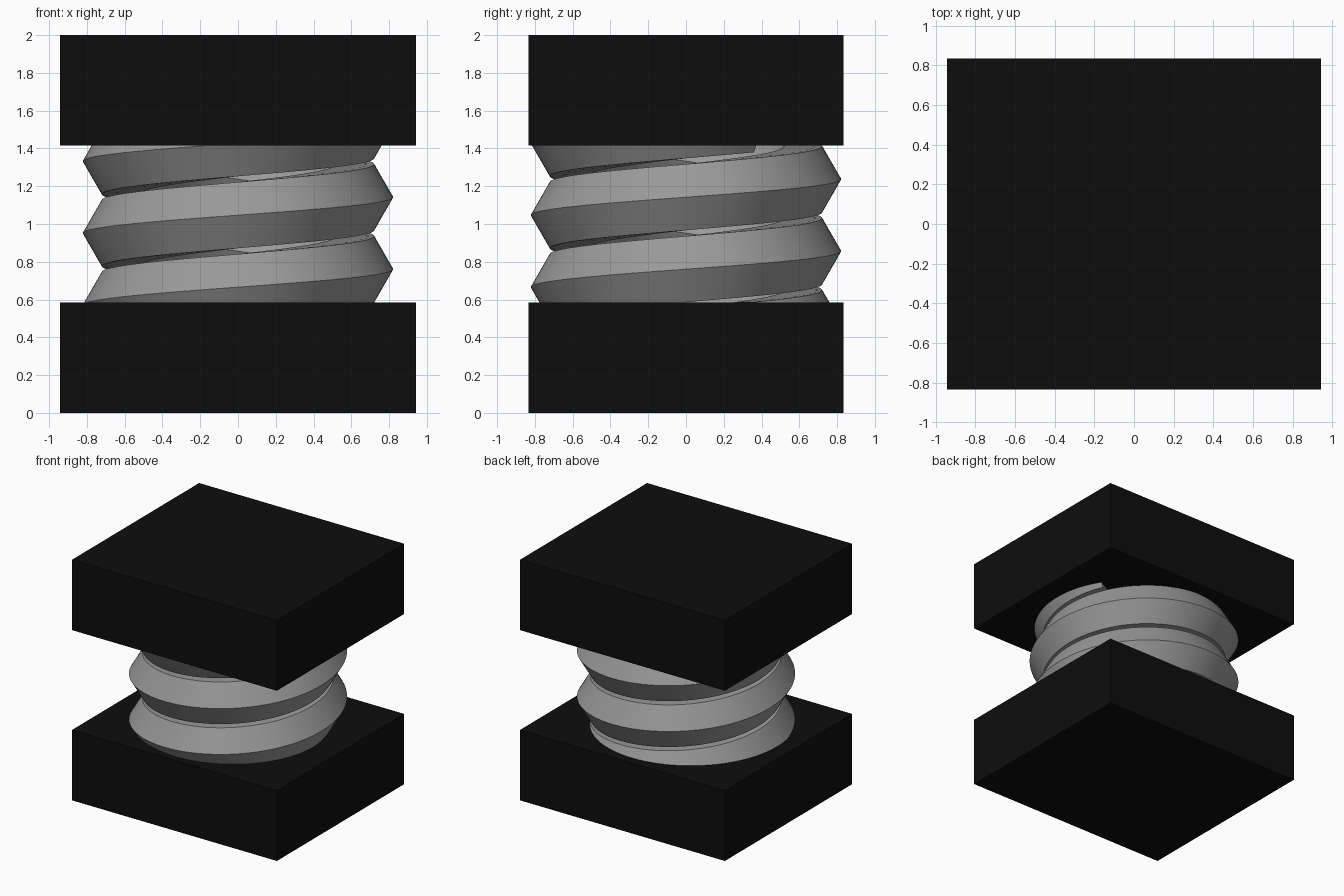
import bpy, bmesh, math

cube = bpy.data.objects.get("Cube")
if cube:
    bpy.data.objects.remove(cube, do_unlink=True)


def material(name, value, rough):
    m = bpy.data.materials.new(name)
    m.use_nodes = True
    color = (value, value, value, 1)
    m.diffuse_color = color
    bsdf = m.node_tree.nodes["Principled BSDF"]
    bsdf.inputs["Base Color"].default_value = color
    bsdf.inputs["Roughness"].default_value = rough
    return m


black = material("black", 0.004, 0.6)
steel = material("steel grey", 0.32, 0.5)

WIDTH, DEPTH, HEIGHT = 1.885, 1.67, 0.585


def block(name, z):
    bpy.ops.mesh.primitive_cube_add(size=1, location=(0, 0, z))
    ob = bpy.context.object
    ob.name = name
    ob.scale = (WIDTH, DEPTH, HEIGHT)
    bpy.ops.object.transform_apply(location=False, rotation=False, scale=True)
    ob.data.materials.append(black)


# End blocks
block("lower_block", HEIGHT / 2)
block("upper_block", 2 - HEIGHT / 2)

# Coil spring: hexagonal wire swept along a right-handed helix
RADIUS, WIRE, PITCH = 0.62, 0.202, 0.381
START, TURNS, STEPS, SIDES = math.radians(30), 3, 96, 6

bm = bmesh.new()
rings = []
for i in range(TURNS * STEPS + 1):
    turn = i / STEPS
    a = START + turn * math.tau
    z = 0.38 + PITCH * (START / math.tau + turn)
    ring = []
    for k in range(SIDES):
        t = k * math.tau / SIDES
        r = RADIUS + WIRE * math.cos(t)
        ring.append(bm.verts.new((r * math.cos(a), r * math.sin(a), z + WIRE * math.sin(t))))
    rings.append(ring)
for p, q in zip(rings, rings[1:]):
    for k in range(SIDES):
        n = (k + 1) % SIDES
        bm.faces.new((p[k], p[n], q[n], q[k]))
for ring in (rings[0], rings[-1]):
    bm.faces.new(ring)
bmesh.ops.recalc_face_normals(bm, faces=bm.faces)

mesh = bpy.data.meshes.new("coil_spring")
bm.to_mesh(mesh)
bm.free()
mesh.materials.append(steel)
spring = bpy.data.objects.new("coil_spring", mesh)
bpy.context.collection.objects.link(spring)

bpy.ops.object.select_all(action="DESELECT")
spring.select_set(True)
bpy.context.view_layer.objects.active = spring
bpy.ops.object.shade_smooth_by_angle(angle=math.radians(30))
